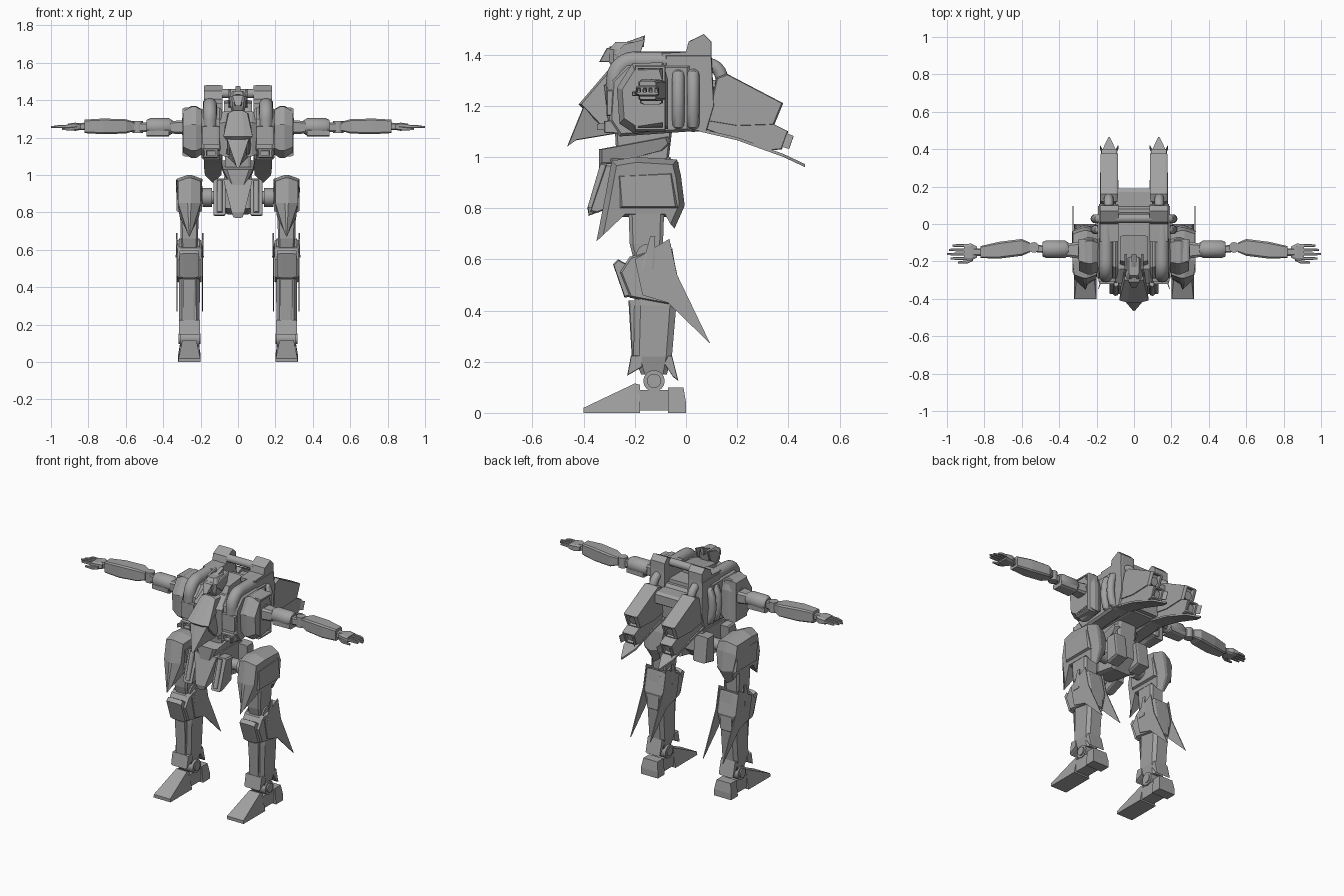
import bpy, bmesh, math
from mathutils import Vector

if "Cube" in bpy.data.objects:
    bpy.data.objects.remove(bpy.data.objects["Cube"])

grey = bpy.data.materials.new("armour grey")
grey.use_nodes = True
colour = (.36, .36, .36, 1)
grey.diffuse_color = colour
grey.node_tree.nodes["Principled BSDF"].inputs["Base Color"].default_value = colour


def build(name, rings, pair=True, smooth=False, recess=None):
    """Skin a list of equal rings, cap the ends, and mirror it when paired."""
    for side, prefix in ((1, "left_"), (-1, "right_")) if pair else ((1, ""),):
        bm = bmesh.new()
        rows = [[bm.verts.new((side * p[0], p[1], p[2])) for p in ring] for ring in rings]
        count = len(rows[0])
        for low, high in zip(rows, rows[1:]):
            for i in range(count):
                j = (i + 1) % count
                bm.faces.new((low[i], low[j], high[j], high[i]))
        bm.faces.new(rows[0])
        bm.faces.new(rows[-1])
        bmesh.ops.remove_doubles(bm, verts=bm.verts, dist=.0002)
        bmesh.ops.recalc_face_normals(bm, faces=bm.faces)
        if recess:
            facing = [f for f in bm.faces if f.normal.dot(Vector(recess).normalized()) > .9]
            bmesh.ops.inset_individual(bm, faces=facing, thickness=.012)
            bmesh.ops.inset_individual(bm, faces=facing, thickness=.002, depth=-.03)
        mesh = bpy.data.meshes.new(prefix + name)
        bm.to_mesh(mesh)
        bm.free()
        mesh.materials.append(grey)
        obj = bpy.data.objects.new(prefix + name, mesh)
        bpy.context.collection.objects.link(obj)
        if smooth:
            bpy.ops.object.select_all(action="DESELECT")
            obj.select_set(True)
            bpy.context.view_layer.objects.active = obj
            bpy.ops.object.shade_smooth_by_angle(angle=math.radians(40))


def slab(name, centre, profile, width=None, crown=.92, flat=.75, **options):
    """Side profile of (y, z[, half width]) points, with sloped cheeks."""
    size = len(profile)
    my = sum(p[0] for p in profile) / size
    mz = sum(p[1] for p in profile) / size
    rings = []
    for part, scale in ((-1, crown), (-flat, 1), (flat, 1), (1, crown)):
        rings.append([(centre + part * (width or p[-1]),
                       my + (p[0] - my) * scale, mz + (p[1] - mz) * scale) for p in profile])
    build(name, rings, **options)


def loft(name, axis, sections, cut=.3, **options):
    """Chamfered box sections (position, u, v, half u, half v) along an axis."""
    rings = []
    for t, u, v, a, b in sections:
        ring = []
        for su, sv in ((1, 1), (-1, 1), (-1, -1), (1, -1)):
            corner = [(u + su * a, v + sv * b * (1 - cut)), (u + su * a * (1 - cut), v + sv * b)]
            ring += corner if su * sv > 0 else corner[::-1]
        place = {"x": lambda p: (t, *p), "y": lambda p: (p[0], t, p[1]), "z": lambda p: (*p, t)}[axis]
        rings.append([place(p) for p in ring])
    build(name, rings, **options)


def tube(name, path, radius, sides=16, **options):
    """Round tube along a path, with an optional radius for each point."""
    points = [Vector(p) for p in path]
    radii = radius if isinstance(radius, list) else [radius] * len(points)
    rings = []
    for i, point in enumerate(points):
        along = (points[min(i + 1, len(points) - 1)] - points[max(i - 1, 0)]).normalized()
        side = along.cross(Vector((0, 0, 1)) if abs(along.z) < .9 else Vector((1, 0, 0))).normalized()
        if i and side.dot(last) < .5:
            side = (last - along * last.dot(along)).normalized()
        last, up = side, along.cross(side)
        angles = [math.tau * k / sides for k in range(sides)]
        rings.append([point + radii[i] * (side * math.cos(a) + up * math.sin(a)) for a in angles])
    build(name, rings, smooth=True, **options)


def arc(x, y, z, ry, rz, start, end, steps=10):
    """Points on an upright arc, seen from the side."""
    angles = [math.radians(start + (end - start) * i / steps) for i in range(steps + 1)]
    return [(x, y + ry * math.cos(a), z + rz * math.sin(a)) for a in angles]


# Feet and ankles
leg = .26
slab("toe", leg, [(-.4, 0, .06), (-.4, .02, .058), (-.2, .115, .038), (-.18, .11, .038), (-.18, 0, .06)], crown=1)
slab("foot_bridge", leg, [(-.19, .01), (-.19, .09), (-.05, .09), (-.05, .01)], .045, crown=1)
slab("heel", leg, [(-.07, 0, .06), (-.07, .1, .05), (-.01, .1, .05), (0, .04, .06), (0, 0, .06)], crown=1)
tube("ankle_joint", [(.205, -.125, .125), (.31, -.125, .125)], .042)
tube("ankle_hub", [(.2, -.125, .125), (.318, -.125, .125)], .028)
slab("ankle_front", leg, [(-.23, .145), (-.215, .225), (-.17, .225), (-.17, .18)], .056)
slab("ankle_back", leg, [(-.09, .2), (-.09, .225), (-.055, .225), (-.03, .125), (-.05, .14)], .05)
# Lower legs
loft("shin", "z", [(.15, leg, -.125, .04, .05), (.22, leg, -.13, .055, .075),
                   (.42, leg, -.12, .056, .082), (.5, leg, -.12, .05, .08)])
loft("shin_ridge", "z", [(.22, leg, -.2, .03, .012), (.44, leg, -.21, .035, .015)])
slab("knee_block", leg, [(-.22, .45), (-.26, .55), (-.22, .61), (-.06, .66), (-.03, .52), (-.06, .42)], .064)
slab("knee_cap", leg, [(-.24, .45), (-.285, .58), (-.265, .6), (-.21, .57), (-.19, .46)], .052, flat=.6)
slab("calf_plate", leg, [(-.06, .5), (-.055, .65), (-.035, .53), (-.03, .42), (-.06, .4)], .04)
blade = [(-.065, .68), (-.2, .6), (-.17, .46), (-.07, .43), (.095, .27), (-.035, .54)]
for label, x in (("outer", .327), ("inner", .189)):
    slab(label + "_calf_blade", x, blade, .003, crown=1)
    loft(label + "_knee_post", "z", [(.56, x, -.15, .006, .025), (.69, x, -.13, .004, .01)])
tube("knee_joint", [(.205, -.15, .615), (.315, -.15, .615)], .045)
# Thighs
loft("thigh", "z", [(.58, leg, -.15, .04, .05), (.66, leg, -.155, .046, .065),
                    (.8, leg, -.155, .05, .07)], cut=.2)
slab("thigh_armour", leg, [(-.29, .985, .06), (-.2, 1, .07), (-.035, .99, .065), (-.02, .93, .072),
     (-.005, .81, .055), (-.045, .72, .03), (-.07, .765, .05), (-.25, .765, .052),
     (-.35, .67, .012), (-.315, .85, .06)], crown=.86, flat=.15)
slab("thigh_side_plate", leg, [(-.26, .8), (-.27, .93), (-.05, .94), (-.03, .8)], .068, crown=.9)
# Hips
tube("hip_axle", [(0, -.17, .88), (.25, -.17, .88)], .035)
tube("hip_collar", [(.14, -.17, .88), (.19, -.17, .88)], .05)
slab("pelvis", 0, [(-.3, .82), (-.3, 1.0), (-.06, 1.0), (-.05, .86), (-.12, .79)], .075, pair=False)
slab("groin_plate", 0, [(-.38, .77, .025), (-.385, .8, .035), (-.33, .98, .078), (-.28, .98, .078),
                        (-.3, .8, .035)], pair=False, crown=.96, flat=.5)
slab("front_skirt", .1, [(-.375, .785), (-.36, .83), (-.31, .975), (-.24, .97), (-.25, .82), (-.35, .78)], .032)
slab("rear_skirt", .085, [(-.1, .8), (-.1, .98), (-.03, .98), (-.01, .82)], .045)
tube("skirt_piston", [(.098, -.37, .8), (.098, -.32, .97)], .015, sides=10)
# Waist
slab("waist", 0, [(-.34, .945, .04), (-.34, 1.03, .08), (-.07, 1.08, .09), (-.06, 1.055, .09),
                  (-.09, 1.025, .085), (-.3, .97, .06)], pair=False)
slab("belly", 0, [(-.27, .97), (-.28, 1.14), (-.05, 1.14), (-.07, .97)], .07, pair=False)

# Torso
slab("chest_core", 0, [(-.3, 1.1), (-.32, 1.28), (-.24, 1.34), (.06, 1.34), (.08, 1.1)], .1, pair=False)
slab("chest_side", .14, [(-.26, 1.08), (-.3, 1.14), (-.29, 1.3), (-.23, 1.36), (.02, 1.36),
                         (.02, 1.1)], .055)
slab("chest_vent", .145, [(-.32, 1.095), (-.32, 1.14), (-.24, 1.15), (-.24, 1.09)], .042,
     recess=(0, -1, 0))
slab("chest_panel", .145, [(-.31, 1.16), (-.31, 1.26), (-.24, 1.27), (-.24, 1.16)], .045)
tube("chest_duct", [(.15, -.27, 1.19)] + arc(.15, -.2, 1.3, .075, .075, 180, 90) + [(.15, .02, 1.375)], .037)
slab("cockpit", 0, [(-.3, 1.345, .05), (-.42, 1.205, .078), (-.395, 1.18, .06), (-.32, 1.1, .06),
                    (-.2, 1.12, .08), (-.2, 1.34, .06)], pair=False, crown=.9, flat=.45)
slab("chest_beak", 0, [(-.4, 1.2, .06), (-.465, 1.04, .008), (-.43, 1.065, .025), (-.28, 1.09, .05),
                       (-.3, 1.2, .06)], pair=False, flat=.3, crown=.95)
slab("neck_collar", 0, [(-.23, 1.32), (-.2, 1.385), (-.06, 1.4), (-.06, 1.32)], .075, pair=False)

# Head
loft("head", "z", [(1.33, 0, -.24, .03, .04), (1.37, 0, -.245, .043, .055),
                   (1.42, 0, -.24, .045, .06), (1.45, 0, -.225, .028, .05)], pair=False)
slab("visor", 0, [(-.34, 1.37, .015), (-.31, 1.425, .03), (-.24, 1.44, .032), (-.25, 1.37, .03)], pair=False)
slab("head_crest", 0, [(-.3, 1.43), (-.23, 1.45), (-.16, 1.475), (-.165, 1.43), (-.25, 1.41)], .013, pair=False)
slab("head_fin", .044, [(-.28, 1.4), (-.24, 1.44), (-.16, 1.46), (-.18, 1.4), (-.23, 1.36)], .007)

# Backpack
slab("backpack", 0, [(-.06, 1.12), (-.06, 1.32), (.08, 1.32), (.12, 1.26), (.11, 1.11)], .12, pair=False)
slab("backpack_side", .135, [(-.08, 1.1), (-.08, 1.4), (.1, 1.4), (.11, 1.2), (.08, 1.1)], .052, crown=.97)
slab("shoulder_block", .133, [(-.095, 1.38), (-.095, 1.405), (0, 1.41), (.01, 1.45), (.07, 1.48),
                              (.1, 1.45), (.1, 1.36)], .05, crown=.98)
tube("cross_pipe", [(-.1, .03, 1.435), (.1, .03, 1.435)], .024, pair=False)
loft("rear_cross_beam", "x", [(-.1, .13, 1.26, .06, .04), (.1, .13, 1.26, .06, .04)], pair=False)
for label, y in (("front", -.03), ("rear", .028)):
    tube(label + "_side_tank", [(.16, y, 1.12), (.19, y, 1.13), (.203, y, 1.17), (.208, y, 1.22),
         (.203, y, 1.28), (.19, y, 1.32), (.16, y, 1.33)], .024)
tube("rear_hose", arc(.135, .085, 1.3, .055, .062, 110, -20), .025)

# Thrusters and tail plates
slab("upper_thruster", .133, [(.08, 1.14), (.12, 1.31), (.16, 1.325), (.38, 1.21), (.345, 1.125),
                              (.2, 1.12)], .047, crown=.96, recess=(0, .9, -.35))
slab("lower_thruster", .133, [(.07, 1.11), (.1, 1.25), (.2, 1.2), (.4, 1.1), (.375, 1.03), (.33, 1.025)],
     .042, crown=.97, recess=(0, .95, -.3))
build("tail_plate", [[(.133 + w, y, z + .012), (.133 - w, y, z + .012), (.133 - w, y, z), (.133 + w, y, z)]
      for y, z, w in ((.05, 1.1, .05), (.2, 1.065, .05), (.38, 1.0, .044), (.465, .96, .004))])
for label, y, z in (("upper", .35, 1.165), ("lower", .37, 1.065)):
    tube(label + "_nozzle", [(.133, y - .06, z + .02), (.133, y, z)], [.018, .026], sides=12)

# Shoulders
slab("shoulder_shell", .237, [(-.26, 1.13), (-.27, 1.27), (-.21, 1.365), (-.09, 1.37), (-.07, 1.3),
                              (-.07, 1.11), (-.2, 1.09)], .058, crown=.8, flat=.2)
slab("shoulder_plate", .255, [(-.2, 1.1), (-.2, 1.36), (-.08, 1.36), (-.08, 1.1)], .042, crown=.95,
     recess=(1, 0, 0))
tube("shoulder_joint", [(.1, -.14, 1.26), (.3, -.14, 1.26)], .045)

# Arms
loft("arm_root", "x", [(.26, -.14, 1.255, .05, .04), (.36, -.14, 1.255, .035, .033)])
tube("upper_arm", [(.35, -.135, 1.257), (.37, -.135, 1.257), (.47, -.135, 1.257), (.49, -.135, 1.257)],
     [.035, .047, .047, .036])
loft("upper_arm_plate", "x", [(.37, -.135, 1.225, .045, .02), (.49, -.135, 1.225, .04, .02)])
loft("elbow_link", "x", [(.48, -.135, 1.255, .02, .025), (.58, -.125, 1.255, .02, .025)])
tube("elbow_joint", [(.535, -.125, 1.225), (.535, -.125, 1.29)], .028)
loft("forearm", "x", [(.555, -.125, 1.26, .025, .025), (.6, -.125, 1.26, .045, .038),
                      (.72, -.14, 1.26, .045, .042), (.82, -.15, 1.26, .032, .036)], cut=.2)
loft("wrist", "x", [(.81, -.15, 1.26, .02, .02), (.86, -.15, 1.26, .02, .018)])

# Hands
loft("palm", "x", [(.84, -.15, 1.258, .03, .016), (.87, -.15, 1.258, .045, .022),
                   (.91, -.15, 1.258, .043, .016)])
for label, y, tip in (("first", -.184, .98), ("second", -.161, 1), ("third", -.138, .99), ("fourth", -.116, .97)):
    loft(label + "_finger", "x", [(.9, y, 1.26, .008, .009), (.95, y, 1.26, .008, .008),
                                  (tip, y, 1.256, .005, .005)])
loft("thumb", "x", [(.86, -.185, 1.25, .012, .01), (.89, -.202, 1.247, .009, .009),
                    (.94, -.205, 1.245, .005, .005)])
